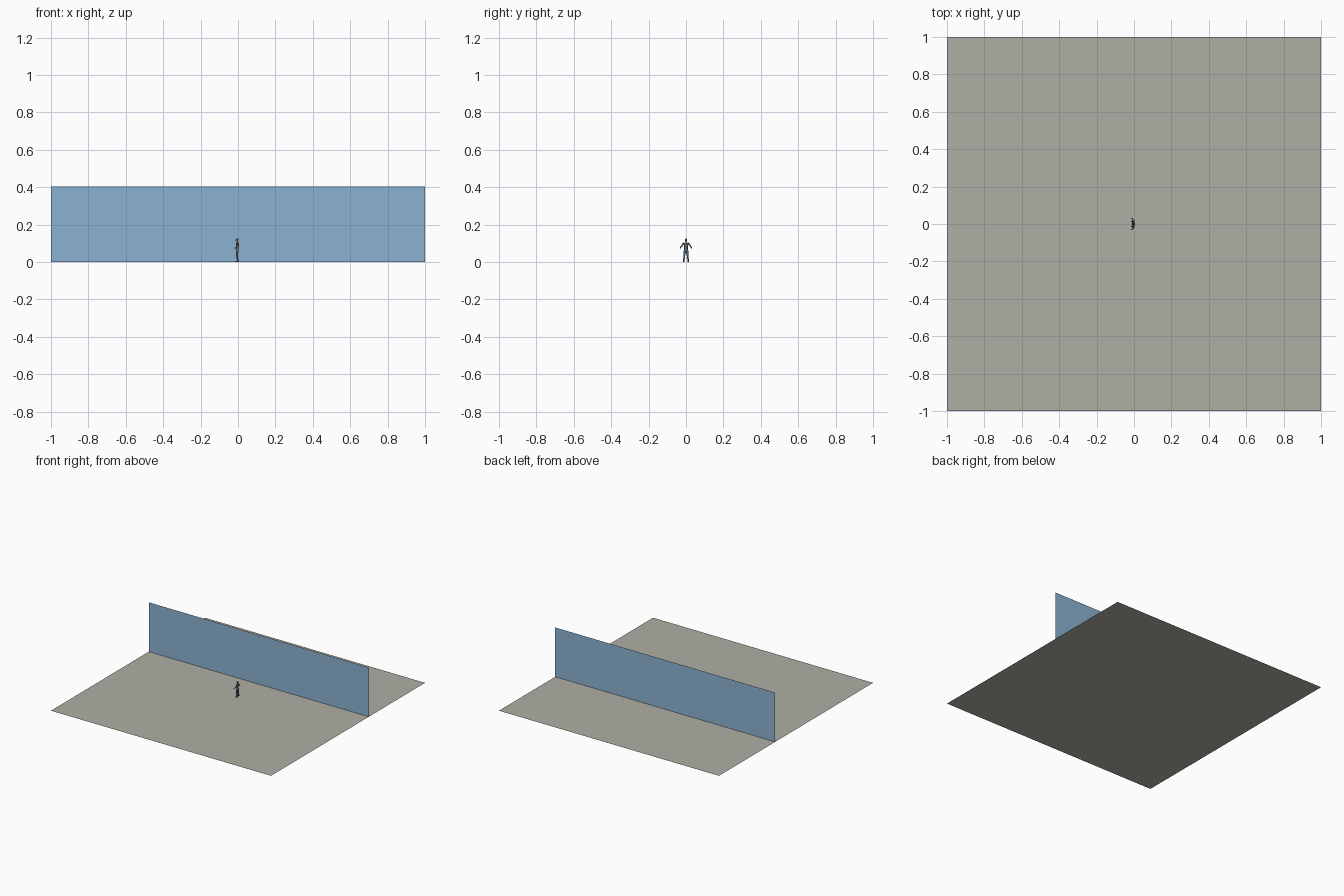
import bpy
from mathutils import Vector

cube = bpy.data.objects.get("Cube")
if cube:
    bpy.data.objects.remove(cube, do_unlink=True)


def material(name, r, g, b):
    m = bpy.data.materials.new(name)
    m.use_nodes = True
    m.diffuse_color = (r, g, b, 1)
    m.node_tree.nodes["Principled BSDF"].inputs["Base Color"].default_value = (r, g, b, 1)
    return m


STONE = material("warm_grey", 0.43, 0.43, 0.38)
BLUE = material("wall_blue", 0.26, 0.45, 0.65)
SKIN = material("skin", 0.45, 0.25, 0.15)
HAIR = material("dark_brown", 0.06, 0.04, 0.03)
SHIRT = material("shirt_grey", 0.16, 0.17, 0.17)
JEANS = material("trouser_slate", 0.11, 0.17, 0.22)
SHOE = material("shoe_black", 0.03, 0.03, 0.03)


def sheet(name, corners, mat):
    """One flat quad."""
    mesh = bpy.data.meshes.new(name)
    mesh.from_pydata(corners, [], [range(4)])
    mesh.materials.append(mat)
    obj = bpy.data.objects.new(name, mesh)
    bpy.context.collection.objects.link(obj)


def finish(name, mat):
    obj = bpy.context.object
    obj.name = name
    obj.data.materials.append(mat)
    bpy.ops.object.shade_smooth_by_angle()
    return obj


def limb(name, start, end, r1, r2, mat, flat=1.0):
    """Tapered tube between two points, flattened along its local x."""
    a, b = Vector(start), Vector(end)
    bpy.ops.mesh.primitive_cone_add(vertices=12, radius1=r1, radius2=r2,
                                    depth=(b - a).length, location=(a + b) / 2)
    obj = finish(name, mat)
    obj.rotation_euler = Vector((0, 0, 1)).rotation_difference(b - a).to_euler()
    obj.scale.x = flat


def ball(name, centre, size, mat):
    bpy.ops.mesh.primitive_uv_sphere_add(segments=14, ring_count=8, radius=1,
                                         location=centre)
    obj = finish(name, mat)
    obj.scale = size


# Ground and upright wall
sheet("ground", [(-1, -1, 0), (1, -1, 0), (1, 1, 0), (-1, 1, 0)], STONE)
W, H = 0.27, 0.405
sheet("wall", [(-1, W, 0), (1, W, 0), (1, W, H), (-1, W, H)], BLUE)

# Standing figure facing -x: trunk and head
ball("hips", (-0.004, 0, 0.062), (0.008, 0.011, 0.009), JEANS)
limb("waist", (-0.004, 0, 0.062), (-0.003, 0, 0.08), 0.010, 0.0095, SHIRT, 0.75)
limb("chest", (-0.003, 0, 0.08), (-0.002, 0, 0.102), 0.0095, 0.014, SHIRT, 0.6)
limb("neck", (-0.002, 0, 0.1), (-0.004, 0, 0.111), 0.004, 0.0035, SKIN)
ball("head", (-0.006, 0, 0.1165), (0.0075, 0.006, 0.0085), SKIN)
ball("hair", (-0.0045, 0, 0.1185), (0.0075, 0.0064, 0.0075), HAIR)

# Arms held out and a little forward, legs slightly apart
for side, s in (("left", -1), ("right", 1)):
    shoulder, elbow = (-0.002, s * 0.013, 0.1), (-0.003, s * 0.022, 0.088)
    wrist = (-0.011, s * 0.029, 0.078)
    ball(side + "_shoulder", shoulder, (0.005, 0.005, 0.005), SHIRT)
    limb(side + "_upper_arm", shoulder, elbow, 0.0048, 0.0038, SHIRT)
    limb(side + "_forearm", elbow, wrist, 0.0038, 0.0026, SKIN)
    ball(side + "_hand", (-0.014, s * 0.031, 0.075), (0.0045, 0.0025, 0.004), SKIN)

    hip, knee = (-0.004, s * 0.006, 0.062), (-0.005, s * 0.009, 0.034)
    ankle = (-0.001, s * 0.012, 0.005)
    limb(side + "_thigh", hip, knee, 0.0068, 0.005, JEANS)
    limb(side + "_shin", knee, ankle, 0.005, 0.0036, JEANS)
    ball(side + "_shoe", (-0.005, s * 0.0125, 0.003), (0.009, 0.004, 0.003), SHOE)
